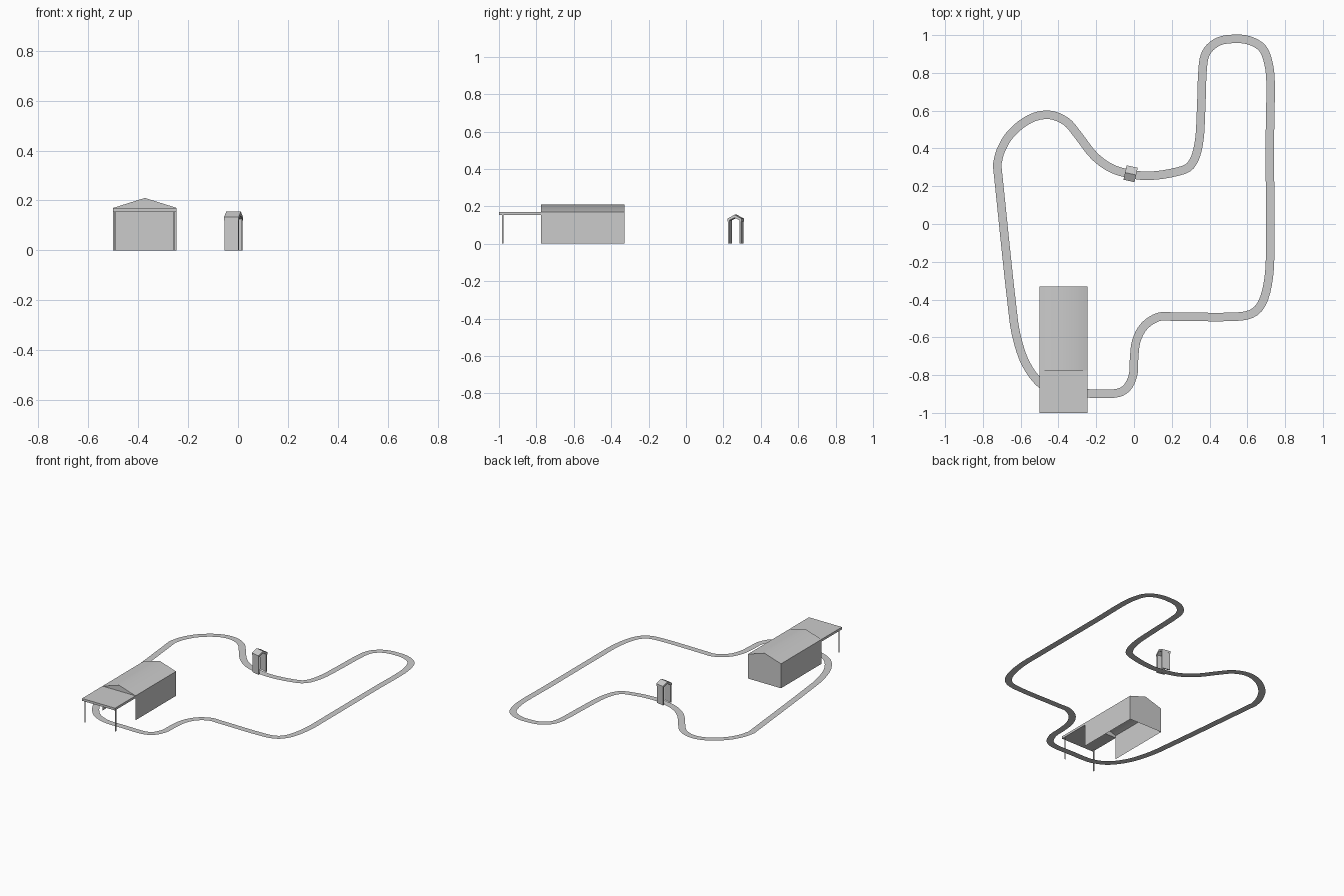
import bpy, math
from mathutils import Vector, Matrix

if "Cube" in bpy.data.objects:
    bpy.data.objects.remove(bpy.data.objects["Cube"])


def make(name, verts, faces, matrix=None):
    me = bpy.data.meshes.new(name)
    me.from_pydata([tuple(v) for v in verts], [], faces)
    me.update()
    ob = bpy.data.objects.new(name, me)
    if matrix:
        ob.matrix_world = matrix
    bpy.context.collection.objects.link(ob)
    return ob


def box(name, x0, x1, y0, y1, z0, z1, matrix=None):
    v = [(x, y, z) for x in (x0, x1) for y in (y0, y1) for z in (z0, z1)]
    f = [(0, 1, 3, 2), (4, 6, 7, 5), (0, 4, 5, 1), (2, 3, 7, 6), (0, 2, 6, 4), (1, 5, 7, 3)]
    return make(name, v, f, matrix)


# Track: flat ribbon swept along a smooth closed centre line
PATH = [(-.25, -.897), (-.1, -.897), (-.04, -.87), (-.005, -.8), (0, -.72), (.012, -.62),
        (.055, -.54), (.13, -.492), (.2, -.49), (.55, -.49), (.64, -.465), (.69, -.39),
        (.717, -.25), (.72, -.1), (.72, .5), (.723, .75), (.712, .85), (.68, .93),
        (.61, .972), (.53, .98), (.45, .967), (.39, .92), (.366, .85), (.355, .6),
        (.342, .42), (.3, .31), (.22, .275), (.08, .255), (-.02, .265), (-.12, .295),
        (-.21, .36), (-.3, .475), (-.36, .543), (-.45, .578), (-.55, .557), (-.65, .48),
        (-.705, .39), (-.725, .315), (-.637, -.51), (-.61, -.64), (-.57, -.745),
        (-.5, -.84), (-.42, -.885), (-.35, -.897)]
P = [Vector(p) for p in PATH]
n = len(P)
T = [(P[(i + 1) % n] - P[i - 1]).normalized() for i in range(n)]
corner = 37                                   # sharp kink into the left straight
verts = []
STEPS = 4
for i in range(n):
    j = (i + 1) % n
    length = (P[j] - P[i]).length
    chord = (P[j] - P[i]) / length
    t0 = chord if i == corner else T[i]
    t1 = chord if j == corner else T[j]
    for k in range(STEPS):
        t = k / STEPS
        a, b = 2*t**3 - 3*t**2 + 1, t**3 - 2*t**2 + t
        c, d = -2*t**3 + 3*t**2, t**3 - t**2
        pos = a*P[i] + b*length*t0 + c*P[j] + d*length*t1
        verts.append(pos)
m = len(verts)
ribbon = []
for i, p in enumerate(verts):
    tan = (verts[(i + 1) % m] - verts[i - 1]).normalized()
    side = Vector((-tan.y, tan.x)) * 0.0225
    ribbon += [(*(p + side), 0), (*(p - side), 0)]
make("track", ribbon, [(2*i, 2*i + 1, (2*i + 3) % (2*m), (2*i + 2) % (2*m)) for i in range(m)])

# Station shell: two side walls, back wall, gabled roof, open front below the gable
X0, X1, Y0, Y1, EAVE, RIDGE = -.5, -.246, -.775, -.33, .17, .21
XM = (X0 + X1) / 2
section = [(X0, 0), (X0, EAVE), (XM, RIDGE), (X1, EAVE), (X1, 0)]
v = [(x, y, z) for y in (Y0, Y1) for x, z in section]
f = [(i, i + 5, i + 6, i + 1) for i in range(4)] + [(9, 8, 7, 6, 5), (1, 2, 3)]
shell = make("station_building", v, f)
bpy.context.view_layer.objects.active = shell
shell.select_set(True)
bpy.ops.object.shade_smooth_by_angle(angle=math.radians(40))

# Flat canopy on two thin posts
box("canopy", X0, X1, -1, Y0, .154, EAVE)
for name, x in (("canopy_post_left", X0 + .009), ("canopy_post_right", X1 - .009)):
    box(name, x - .003, x + .003, -.983, -.977, 0, .154)

# Gate over the track: two slab legs and a small pitched roof
M = Matrix.Translation((-.018, .266, 0)) @ Matrix.Rotation(math.radians(-12.5), 4, 'Z')
for name, s in (("gate_leg_front", -1), ("gate_leg_back", 1)):
    ys = sorted((s * .028, s * .036))
    box(name, -.028, .028, *ys, 0, .13, M)
roof = [(-.039, .119), (-.039, .134), (0, .155), (.039, .134), (.039, .119), (0, .139)]
v = [(x, y, z) for x in (-.03, .03) for y, z in roof]
f = [(i, (i + 1) % 6, (i + 1) % 6 + 6, i + 6) for i in range(6)]
f += [(0, 5, 2, 1), (5, 4, 3, 2), (6, 7, 8, 11), (11, 8, 9, 10)]
make("gate_roof", v, f, M)
